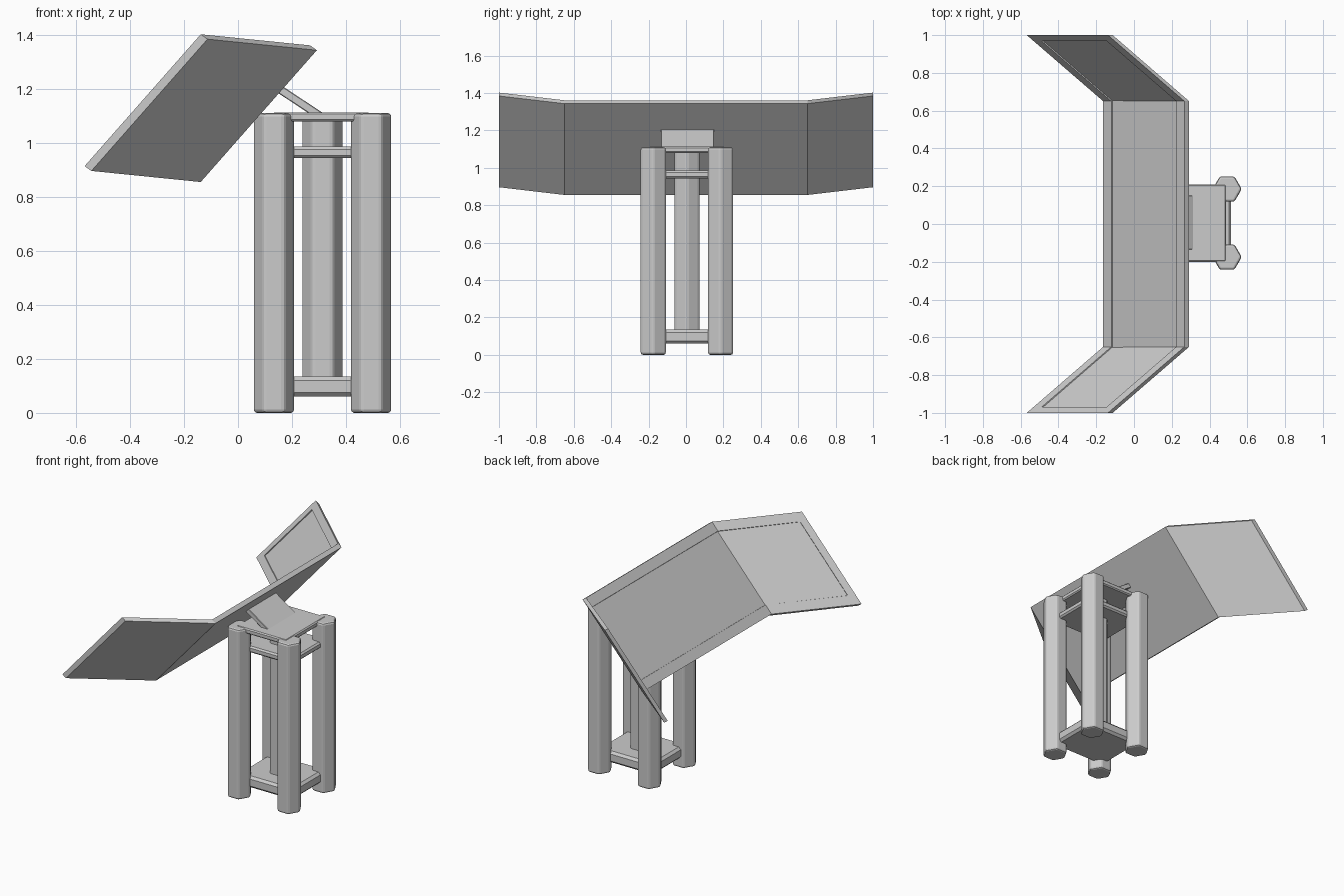
import bpy, bmesh, math
from mathutils import Vector

if "Cube" in bpy.data.objects:
    bpy.data.objects.remove(bpy.data.objects["Cube"])

CX, CY = 0.313, 0.005      # tower centre


def finish(ob, name, bevel=0.0, segments=1):
    ob.name = name
    if bevel:
        m = ob.modifiers.new("bevel", 'BEVEL')
        m.width = bevel
        m.segments = segments
        m.limit_method = 'ANGLE'
    return ob


def post(name, x, y, z0, z1):
    bpy.ops.mesh.primitive_cylinder_add(vertices=6, radius=0.0775, depth=z1 - z0,
                                        location=(x, y, (z0 + z1) / 2),
                                        rotation=(0, 0, math.radians(30)))
    return finish(bpy.context.object, name, 0.012, 2)


def slab(name, centre, size, bevel, tilt=0.0):
    bpy.ops.mesh.primitive_cube_add(size=1, location=centre, rotation=(0, tilt, 0))
    ob = bpy.context.object
    ob.scale = size
    bpy.ops.object.transform_apply(location=False, rotation=False, scale=True)
    return finish(ob, name, bevel)


# four hexagonal legs and the shorter central column
for sx in (-1, 1):
    for sy in (-1, 1):
        post("leg", CX + sx * 0.18, CY + sy * 0.18, 0.0, 1.11)
post("central_column", CX, CY, 0.08, 1.1)

# shelves tying the legs together
slab("lower_shelf", (CX, CY, 0.0975), (0.40, 0.35, 0.075), 0.015)
slab("upper_shelf", (CX, CY, 0.965), (0.40, 0.35, 0.042), 0.01)
slab("top_plate", (CX - 0.005, CY, 1.096), (0.36, 0.41, 0.034), 0.007)

# tilted bracket joining the top plate to the screen
slab("screen_bracket", (0.228, 0.008, 1.15), (0.19, 0.285, 0.03), 0.003, math.radians(33.4))

# three-panel folded screen: lower edge stations, swept up along 'rise'
tip, fold = Vector((-0.568, 1, 0.914)), Vector((-0.163, 0.65, 0.873))
rise = Vector((0.43, 0, 0.488))
thick = Vector((0.025, 0, -0.018))
half = [tip, tip.lerp(fold, 0.086), fold]
stations = half + [Vector((p.x, -p.y, p.z)) for p in reversed(half)]
steps = (0, 0.1, 0.9, 1)

bm = bmesh.new()
front = [[bm.verts.new(p + rise * u) for u in steps] for p in stations]
back = [[bm.verts.new(p + rise * u + thick) for u in steps] for p in stations]
inner = []
for i in range(5):
    for j in range(3):
        faces = []
        for g in (front, back):
            faces.append(bm.faces.new((g[i][j], g[i + 1][j], g[i + 1][j + 1], g[i][j + 1])))
        if 0 < i < 4 and j == 1:
            inner.append(faces[0])
# rim
for i in range(5):
    for j in (0, 3):
        bm.faces.new((front[i][j], front[i + 1][j], back[i + 1][j], back[i][j]))
for j in range(3):
    for i in (0, 5):
        bm.faces.new((front[i][j], front[i][j + 1], back[i][j + 1], back[i][j]))
bmesh.ops.recalc_face_normals(bm, faces=bm.faces[:])
# shallow recessed display area
bmesh.ops.inset_region(bm, faces=inner, thickness=0.001, depth=-0.006, use_even_offset=True)
mesh = bpy.data.meshes.new("folded_screen")
bm.to_mesh(mesh)
bm.free()
bpy.context.collection.objects.link(bpy.data.objects.new("folded_screen", mesh))
